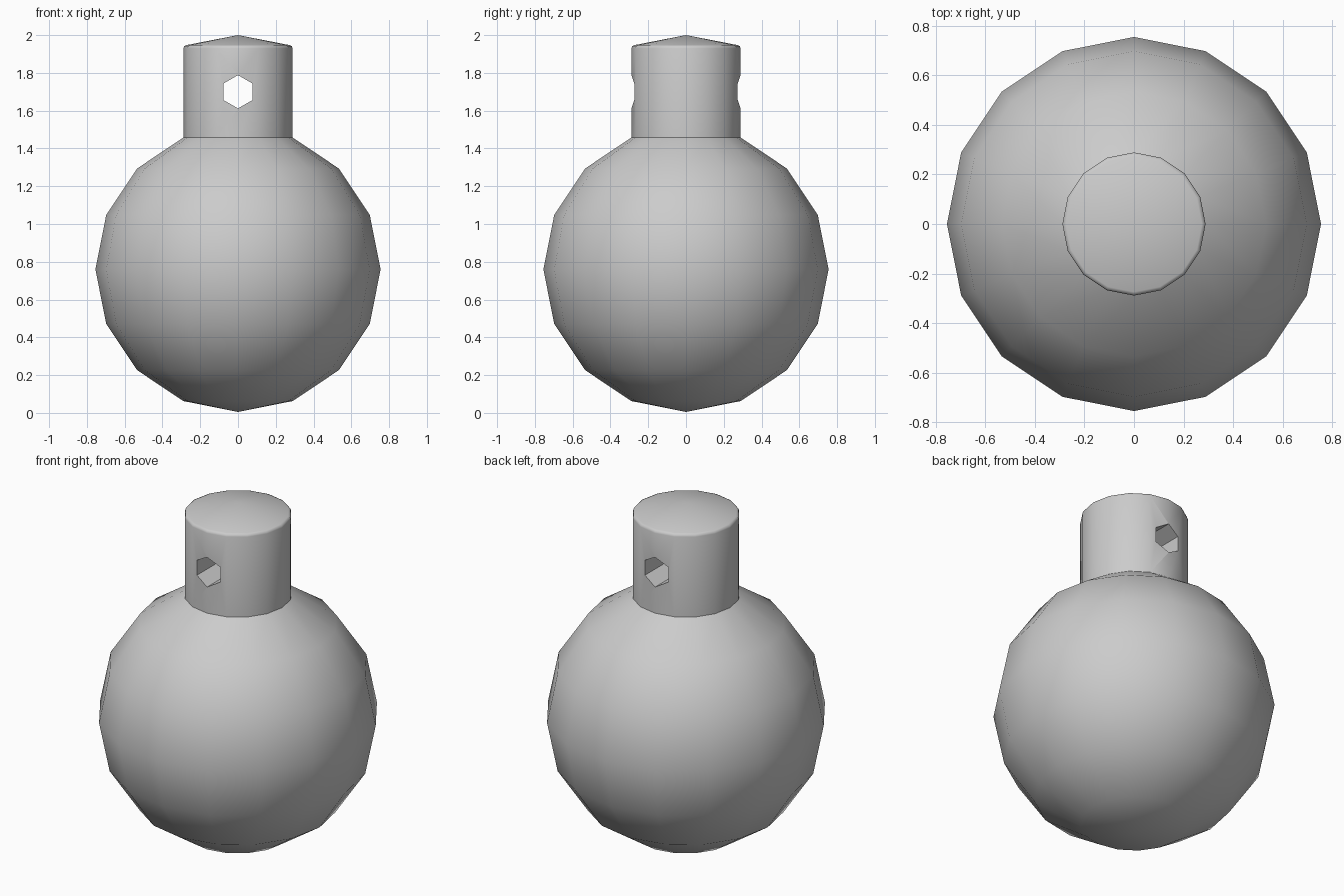
import bpy, bmesh, math

if "Cube" in bpy.data.objects:
    bpy.data.objects.remove(bpy.data.objects["Cube"])

SIDES = 16
R = 0.755


def lathe(name, profile):
    """Revolve a (radius, z) profile that starts and ends on the z axis."""
    bm = bmesh.new()
    verts = [bm.verts.new((r, 0, z)) for r, z in profile]
    edges = [bm.edges.new(pair) for pair in zip(verts, verts[1:])]
    bmesh.ops.spin(bm, geom=verts + edges, axis=(0, 0, 1), cent=(0, 0, 0),
                   angle=math.tau, steps=SIDES, use_duplicate=False)
    bmesh.ops.remove_doubles(bm, verts=bm.verts, dist=0.0005)
    bmesh.ops.recalc_face_normals(bm, faces=bm.faces)
    mesh = bpy.data.meshes.new(name)
    bm.to_mesh(mesh)
    bm.free()
    obj = bpy.data.objects.new(name, mesh)
    bpy.context.collection.objects.link(obj)
    return obj


# Round body flowing into a straight neck with a shallow domed top
ball = [(R * math.sin(i * math.pi / 8), 0.76 - R * math.cos(i * math.pi / 8))
        for i in range(8)]
neck = [(0.289, 1.93), (0.285, 1.942), (0.274, 1.947), (0, 2.0)]
bauble = lathe("ball_with_neck", ball + neck)

# Hexagonal cord hole through the neck, front to back
bpy.ops.mesh.primitive_cylinder_add(vertices=6, radius=0.088, depth=1,
                                    location=(0, 0, 1.70),
                                    rotation=(math.pi / 2, 0, 0))
cutter = bpy.context.object
cutter.name = "cord_hole_cutter"
cutter.hide_render = True

bpy.context.view_layer.objects.active = bauble
mod = bauble.modifiers.new("cord_hole", "BOOLEAN")
mod.operation = "DIFFERENCE"
mod.solver = "EXACT"
mod.object = cutter
bpy.ops.object.modifier_apply(modifier=mod.name)
bpy.data.objects.remove(cutter)

# Smooth shading with crisp neck, rim and hole edges
bpy.ops.object.select_all(action="DESELECT")
bauble.select_set(True)
bpy.ops.object.shade_smooth_by_angle(angle=math.radians(50))
